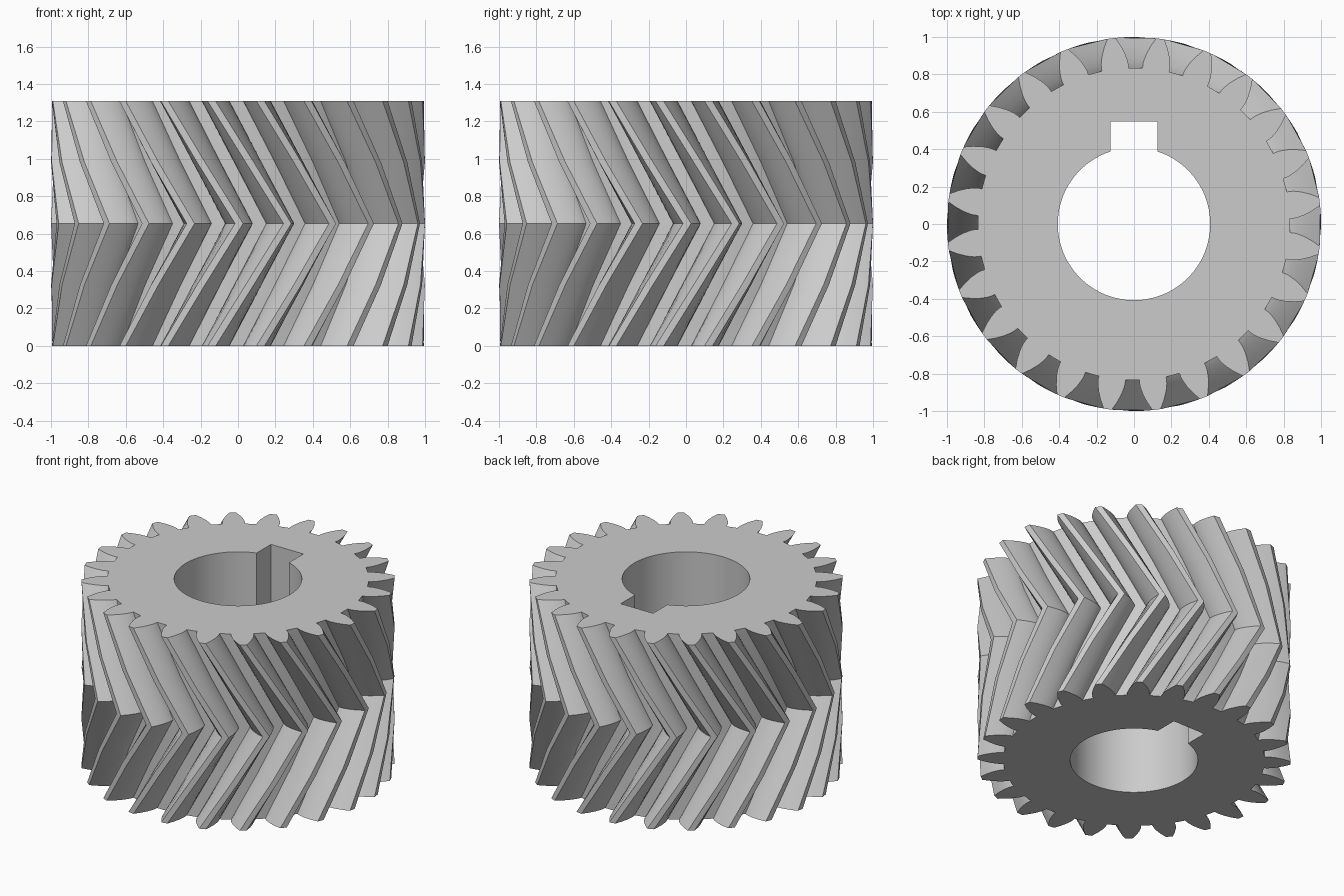
import bpy
import bmesh
import math

cube = bpy.data.objects.get("Cube")
if cube:
    bpy.data.objects.remove(cube, do_unlink=True)

# Main dimensions
TEETH = 24
TIP_R, PITCH_R, ROOT_R = 1.0, 0.923, 0.835
HEIGHT = 1.308
PRESSURE = math.radians(22.8)
BASE_R = PITCH_R * math.cos(PRESSURE)
TWIST = HEIGHT / 2 * math.tan(math.radians(30)) / PITCH_R
FIRST_TOOTH = math.radians(6.9)
BORE_R, KEY_HALF, KEY_TOP = 0.4075, 0.126, 0.547


def involute(angle):
    return math.tan(angle) - angle


def half_tooth(r):
    """Half the angular thickness of a tooth at radius r."""
    r = max(r, BASE_R)
    return (math.pi / (2 * TEETH) - 0.002 + involute(PRESSURE)
            - involute(math.acos(BASE_R / r)))


def polar(r, a):
    return (r * math.cos(a), r * math.sin(a))


# Toothed outline: involute flanks, radial below the base circle
radii = [ROOT_R, BASE_R] + [BASE_R + (TIP_R - BASE_R) * t
                            for t in (0.15, 0.4, 0.7, 1.0)]
outline = []
for i in range(TEETH):
    mid = FIRST_TOOTH + i * 2 * math.pi / TEETH
    outline += [polar(r, mid - half_tooth(r)) for r in radii]
    outline += [polar(r, mid + half_tooth(r)) for r in reversed(radii)]

# Bore outline with a square keyway at the back
start = math.acos(KEY_HALF / BORE_R)
sweep = 2 * math.pi - (math.pi - 2 * start)
STEPS = 96
bore = [polar(BORE_R, math.pi - start + sweep * i / STEPS)
        for i in range(STEPS + 1)]
bore += [(KEY_HALF, KEY_TOP), (-KEY_HALF, KEY_TOP)]


def add_ring(bm, points, z, turn):
    c, s = math.cos(turn), math.sin(turn)
    verts = [bm.verts.new((x * c - y * s, x * s + y * c, z)) for x, y in points]
    edges = [bm.edges.new((v, verts[(i + 1) % len(verts)]))
             for i, v in enumerate(verts)]
    return verts, edges


def join_rings(bm, low, high):
    n = len(low)
    for i in range(n):
        j = (i + 1) % n
        bm.faces.new((low[i], low[j], high[j], high[i]))


bm = bmesh.new()

# Teeth twist one way to mid height and back again
outer = [add_ring(bm, outline, HEIGHT * t, TWIST * (1 - abs(2 * t - 1)))
         for t in (0, 0.25, 0.5, 0.75, 1)]
for low, high in zip(outer, outer[1:]):
    join_rings(bm, low[0], high[0])

# Straight bore wall
inner = [add_ring(bm, bore, z, 0) for z in (0, HEIGHT)]
join_rings(bm, inner[0][0], inner[1][0])

# Flat end faces around the bore
for o, i in ((outer[0], inner[0]), (outer[-1], inner[1])):
    bmesh.ops.triangle_fill(bm, edges=o[1] + i[1], use_beauty=True)
bmesh.ops.recalc_face_normals(bm, faces=bm.faces[:])

mesh = bpy.data.meshes.new("herringbone_gear")
bm.to_mesh(mesh)
bm.free()
gear = bpy.data.objects.new("herringbone_gear", mesh)
bpy.context.collection.objects.link(gear)

# Plain grey material
color = (0.6, 0.6, 0.6, 1)
mat = bpy.data.materials.new("light_grey")
mat.use_nodes = True
mat.diffuse_color = color
mat.node_tree.nodes["Principled BSDF"].inputs["Base Color"].default_value = color
mesh.materials.append(mat)

# Smooth flanks and bore, sharp tooth edges
bpy.ops.object.select_all(action="DESELECT")
gear.select_set(True)
bpy.context.view_layer.objects.active = gear
bpy.ops.object.shade_smooth_by_angle(angle=math.radians(25))
